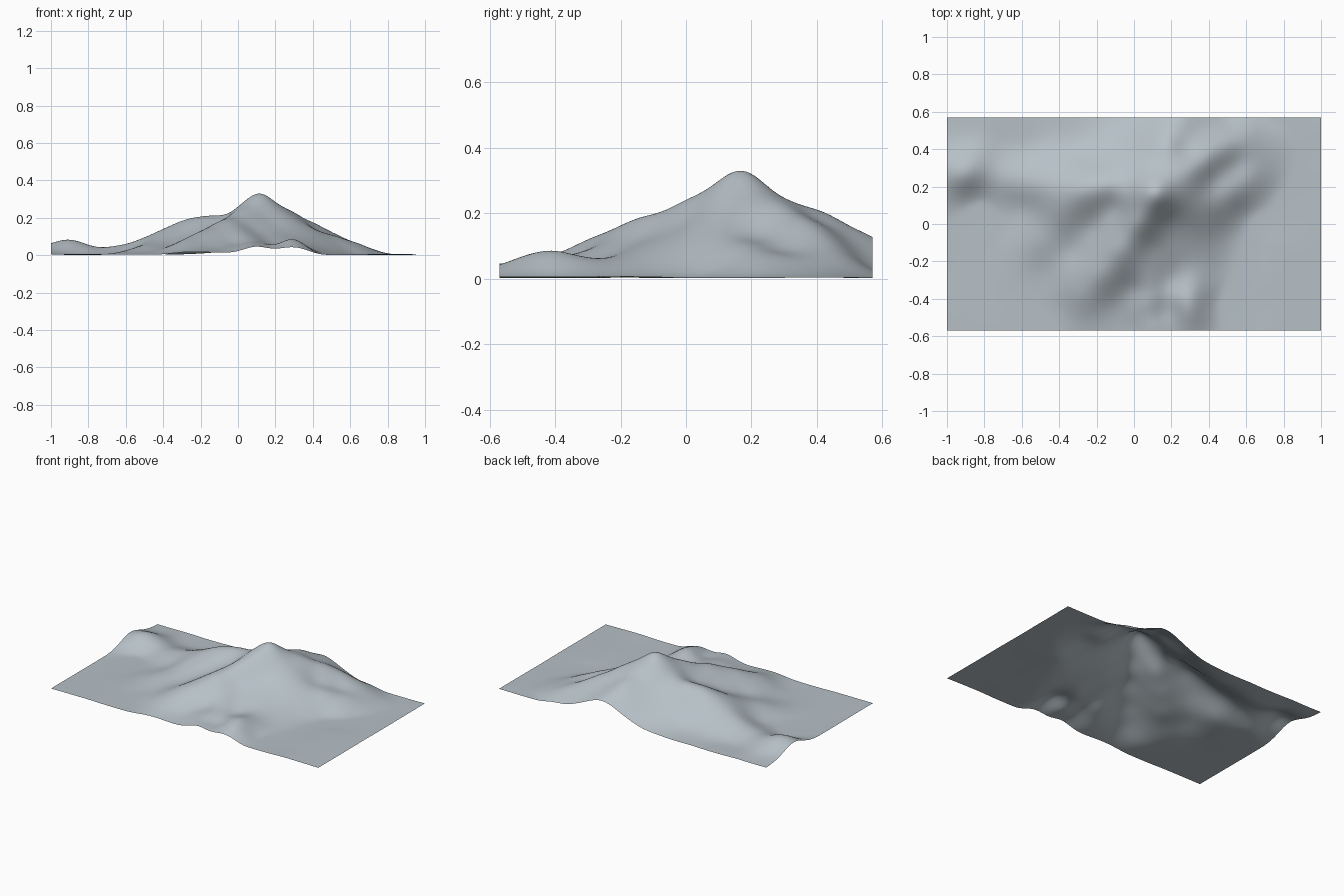
import bpy, bmesh
from math import sqrt

HALF_X, HALF_Y = 1.0, 0.57
NX, NY = 150, 86

# Crest lines and spurs (x, y, height)
summit = [(.12, .17, .336), (.13, .30, .245), (.18, .42, .208), (.25, .57, .13)]
west_ridge = [(-.03, .2, .235), (-.15, .21, .215), (-.27, .18, .197), (-.4, .21, .138),
              (-.52, .22, .09), (-.66, .23, .052)]
west_spur = [(-.39, .06, .125), (-.5, -.1, .055)]
south_ridge = [(.01, 0, .243), (-.07, -.14, .19), (-.18, -.28, .13), (-.28, -.4, .072)]
east_ridge = [(.2, .2, .285), (.3, .28, .232), (.4, .36, .18), (.5, .43, .125), (.6, .49, .065)]
bench = [(.3, .06, .175), (.42, .1, .132), (.52, .18, .107), (.62, .26, .075), (.72, .31, .035)]
front_spur = [(.08, -.3, .09), (.08, -.42, .07), (.1, -.57, .05)]
knoll = [(.29, -.31, .07), (.28, -.41, .09), (.29, -.49, .075), (.3, -.57, .045)]
west_hill = [(-.92, .25, .083), (-.86, .32, .075), (-1, .2, .05), (-.77, .25, .048)]

# Gullies, faces and feet of the slopes
west_gully = [(-.1, .08, .175), (-.22, -.02, .112), (-.33, -.14, .062), (-.48, -.27, .02)]
south_face = [(.17, .02, .20), (.08, -.12, .145), (.22, -.15, .10), (0, -.35, .065),
              (-.13, -.45, .04), (.2, -.3, .055), (.18, -.46, .042), (.2, -.57, .037)]
east_face = [(.42, .23, .135), (.54, .31, .088), (.27, .4, .183), (.38, .5, .115),
             (.5, .57, .035), (.38, -.02, .10)]
east_foot = [(.42, -.42, .017), (.45, -.25, .017), (.5, -.06, .028), (.6, .06, .018),
             (.75, .18, .009), (.85, .35, .004), (.7, .57, .005), (.42, -.57, .012)]
north_slope = [(0, .33, .18), (-.15, .35, .115), (-.03, .46, .09), (-.3, .4, .045),
               (.1, .57, .088), (-.05, .57, .03), (-.22, .57, .01), (-.55, .4, .015)]
west_foot = [(-.95, .1, .013), (-.84, .15, .015), (-.7, .12, .018), (-.92, .43, .025),
             (-.72, .38, .018), (-.58, .08, .033), (-.4, -.45, .018), (-.15, -.57, .018),
             (0, -.57, .024)]

points = (summit + west_ridge + west_spur + south_ridge + east_ridge + bench + front_spur
          + knoll + west_hill + west_gully + south_face + east_face + east_foot
          + north_slope + west_foot)
# Surrounding flat ground
for y in (-.57, -.28, 0, .28, .57):
    points.append((1, y, .004))
for y in (-.57, -.3, -.06, .57):
    points.append((-1, y, .007))
for x, y in ((-.7, -.57), (-.4, -.57), (-.7, -.3), (-.7, -.08), (-.75, .57), (-.45, .57),
             (.7, -.57), (.7, -.3), (.75, -.08)):
    points.append((x, y, .007))


def kernel(dx, dy):
    return sqrt(dx * dx + dy * dy + .006)


def solve(a, b):
    """Gaussian elimination with pivoting."""
    n = len(b)
    m = [row[:] + [v] for row, v in zip(a, b)]
    for i in range(n):
        p = max(range(i, n), key=lambda r: abs(m[r][i]))
        m[i], m[p] = m[p], m[i]
        for r in range(i + 1, n):
            f = m[r][i] / m[i][i]
            if f:
                m[r] = [u - f * v for u, v in zip(m[r], m[i])]
    w = [0] * n
    for i in reversed(range(n)):
        w[i] = (m[i][n] - sum(m[i][j] * w[j] for j in range(i + 1, n))) / m[i][i]
    return w


# Smooth surface through the control points (very slightly relaxed)
matrix = [[kernel(p[0] - q[0], p[1] - q[1]) - (.002 if p is q else 0) for q in points]
          for p in points]
weights = solve(matrix, [p[2] for p in points])


def height(x, y):
    h = sum(w * kernel(x - p[0], y - p[1]) for w, p in zip(weights, points))
    h -= .004
    return .004 + .5 * (h + sqrt(h * h + .00002)) - .002   # soft floor


# Terrain sheet
bm = bmesh.new()
bmesh.ops.create_grid(bm, x_segments=NX, y_segments=NY, size=1)
for v in bm.verts:
    v.co.x *= HALF_X
    v.co.y *= HALF_Y
    v.co.z = height(v.co.x, v.co.y)
low = min(v.co.z for v in bm.verts)
for v in bm.verts:
    v.co.z -= low - .002
for f in bm.faces:
    f.smooth = True
mesh = bpy.data.meshes.new("mountain_terrain")
bm.to_mesh(mesh)
bm.free()
terrain = bpy.data.objects.new("mountain_terrain", mesh)
bpy.context.collection.objects.link(terrain)

# Blue-grey rock
rock = bpy.data.materials.new("rock")
rock.diffuse_color = (.47, .53, .57, 1)
mesh.materials.append(rock)
